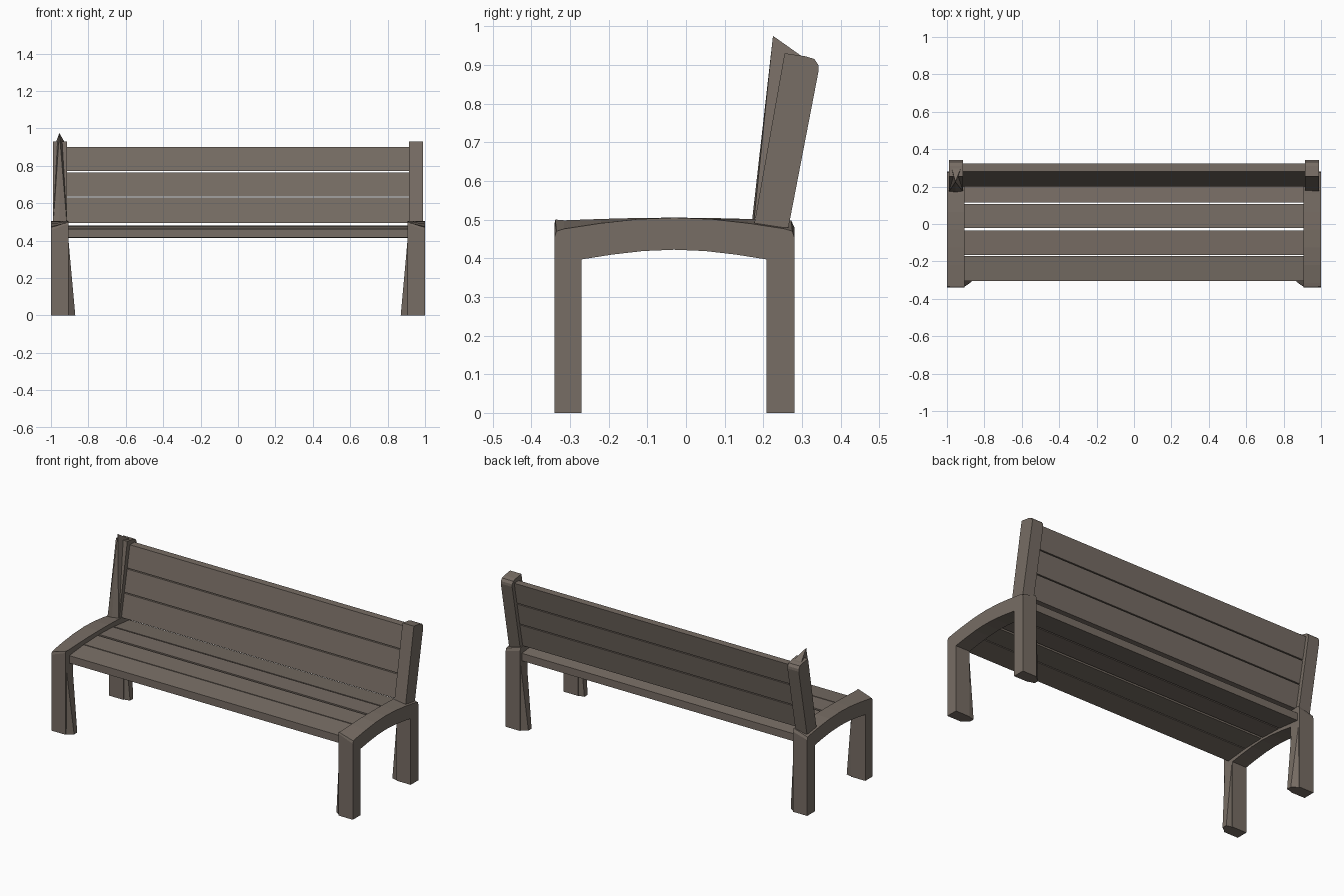
import bpy, bmesh, math

if "Cube" in bpy.data.objects:
    bpy.data.objects.remove(bpy.data.objects["Cube"])

wood = bpy.data.materials.new("weathered wood")
wood.diffuse_color = (0.185, 0.153, 0.128, 1)
wood.use_nodes = True
wood.node_tree.nodes["Principled BSDF"].inputs["Base Color"].default_value = wood.diffuse_color


def finish(name, bm):
    bmesh.ops.recalc_face_normals(bm, faces=bm.faces)
    mesh = bpy.data.meshes.new(name)
    bm.to_mesh(mesh)
    bm.free()
    mesh.materials.append(wood)
    obj = bpy.data.objects.new(name, mesh)
    bpy.context.collection.objects.link(obj)
    return obj


def loft(name, prof_a, xa, prof_b, xb):
    """Bridge two matching (y, z) outlines lying at x = xa and x = xb."""
    bm = bmesh.new()
    a = [bm.verts.new((xa, y, z)) for y, z in prof_a]
    b = [bm.verts.new((xb, y, z)) for y, z in prof_b]
    bm.faces.new(a)
    bm.faces.new(b[::-1])
    n = len(a)
    for i in range(n):
        j = (i + 1) % n
        bm.faces.new((a[i], b[i], b[j], a[j]))
    return finish(name, bm)


def hull(name, points):
    bm = bmesh.new()
    for p in points:
        bm.verts.new(p)
    bmesh.ops.convex_hull(bm, input=bm.verts)
    return finish(name, bm)


def arch(y0, y1, z_end, z_mid, steps=6):
    """Shallow arc of (y, z) points from y0 to y1."""
    pts = []
    for i in range(steps + 1):
        t = i / steps
        pts.append((y0 + (y1 - y0) * t, z_end + (z_mid - z_end) * math.sin(math.pi * t)))
    return pts


# Side frame outlines: rounded corners outside, squarer corners inside
under = arch(0.208, -0.27, 0.397, 0.422)
outer = [(-0.34, 0), (-0.34, 0.455), (-0.335, 0.47)] + arch(-0.315, 0.255, 0.476, 0.505) \
    + [(0.275, 0.47), (0.28, 0.455), (0.28, 0), (0.208, 0)] + under + [(-0.27, 0)]
inner = [(-0.34, 0), (-0.34, 0.49), (-0.338, 0.5)] + arch(-0.315, 0.255, 0.498, 0.505) \
    + [(0.272, 0.498), (0.28, 0.48), (0.28, 0), (0.208, 0)] + under + [(-0.27, 0)]

# Back post outline, leaning backwards with a rounded rear top
post = [(0.175, 0.48), (0.265, 0.48), (0.343, 0.885), (0.342, 0.9), (0.332, 0.915),
        (0.31, 0.922), (0.255, 0.93)]

for side, s in (("left", -1), ("right", 1)):
    loft(side + "_side_frame", outer, s * 1.0, inner, s * 0.905)
    loft(side + "_back_post", post, s * 0.988, post, s * 0.913)
    # Tapered flare on the inner face of each leg
    for end in ("front", "back"):
        pts = []
        for x, y, z in ((0.91, -0.338, 0), (0.91, -0.272, 0), (0.87, -0.31, 0), (0.87, -0.28, 0),
                        (0.908, -0.335, 0.42), (0.908, -0.275, 0.42)):
            pts.append((s * x, y if end == "front" else -0.06 - y, z))
        hull(side + "_" + end + "_leg_flare", pts)

# Pointed ridge on the front of the left back post
hull("left_post_ridge", [(-0.988, 0.175, 0.49), (-0.915, 0.175, 0.49), (-0.955, 0.17, 0.49),
                         (-0.955, 0.225, 0.975), (-0.975, 0.30, 0.922), (-0.925, 0.30, 0.922)])


# Seat slats follow the shallow arch of the side frames
def seat_z(y):
    return 0.48 - 0.25 * (y + 0.03) ** 2


for i, (y0, y1) in enumerate(((-0.305, -0.171), (-0.165, -0.036), (-0.022, 0.108), (0.116, 0.262))):
    outline = [(y0, seat_z(y0)), (y1, seat_z(y1)), (y1, seat_z(y1) - 0.045), (y0, seat_z(y0) - 0.045)]
    loft("seat_slat_%d" % (i + 1), outline, -0.92, outline, 0.92)


# Backrest slats lean with the posts
def back_y(z):
    return 0.2 + (z - 0.495) * 0.198


for i, (z0, z1) in enumerate(((0.495, 0.63), (0.636, 0.765), (0.771, 0.9))):
    outline = [(back_y(z0), z0), (back_y(z0) + 0.043, z0), (back_y(z1) + 0.043, z1), (back_y(z1), z1)]
    loft("backrest_slat_%d" % (i + 1), outline, -0.93, outline, 0.93)
